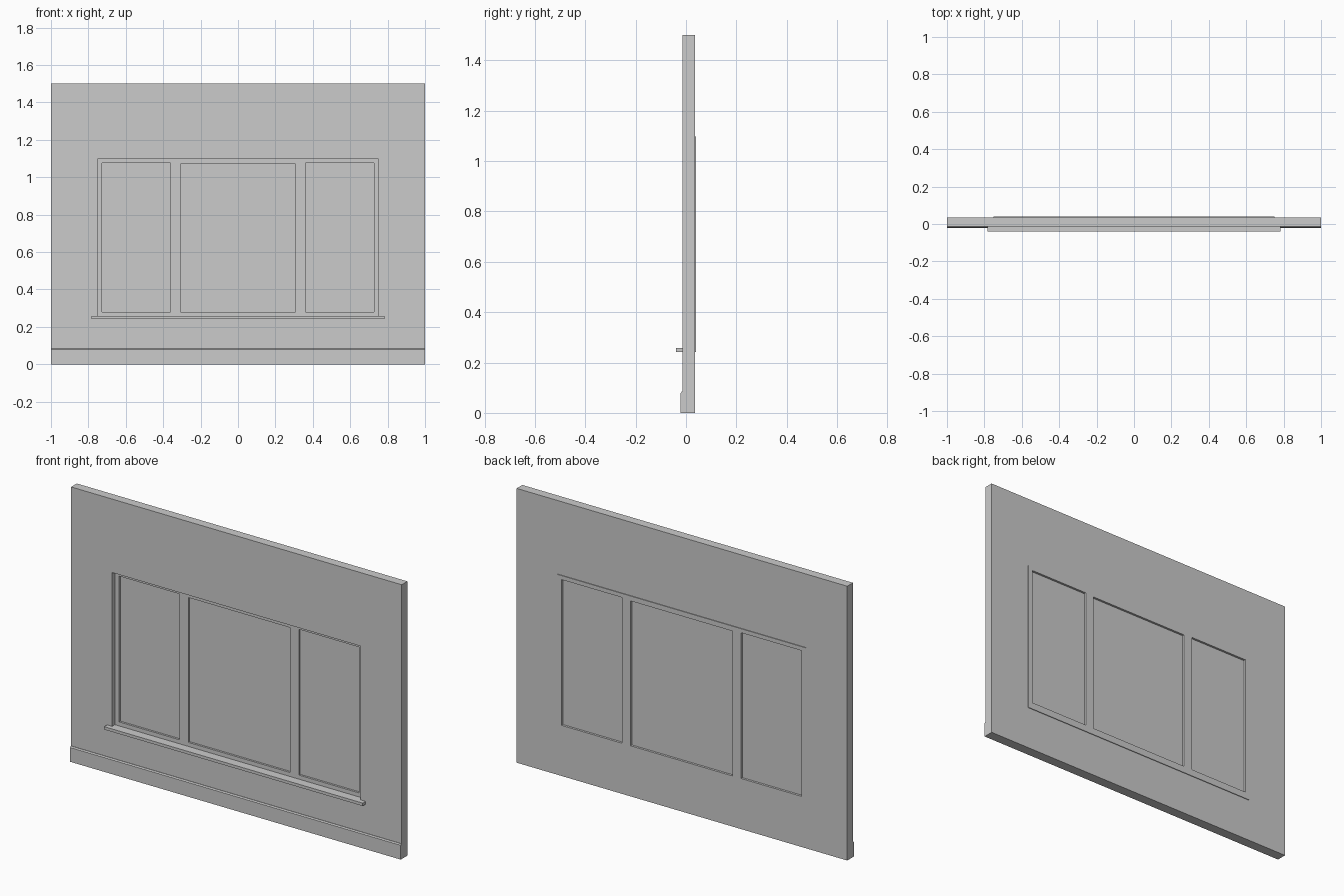
import bpy, bmesh

if "Cube" in bpy.data.objects:
    bpy.data.objects.remove(bpy.data.objects["Cube"])


def finish(name, bm):
    bmesh.ops.recalc_face_normals(bm, faces=bm.faces[:])
    mesh = bpy.data.meshes.new(name)
    bm.to_mesh(mesh)
    bm.free()
    ob = bpy.data.objects.new(name, mesh)
    bpy.context.collection.objects.link(ob)
    return ob


def panel(name, xs, zs, y0, y1, holes=()):
    """Upright slab on an x/z grid; cells listed in holes stay open."""
    bm = bmesh.new()
    vs = [[bm.verts.new((x, y0, z)) for z in zs] for x in xs]
    for i in range(len(xs) - 1):
        for k in range(len(zs) - 1):
            if (i, k) not in holes:
                bm.faces.new((vs[i][k], vs[i + 1][k], vs[i + 1][k + 1], vs[i][k + 1]))
    res = bmesh.ops.extrude_face_region(bm, geom=bm.faces[:], use_keep_orig=True)
    moved = [g for g in res["geom"] if isinstance(g, bmesh.types.BMVert)]
    bmesh.ops.translate(bm, verts=moved, vec=(0, y1 - y0, 0))
    bmesh.ops.delete(bm, geom=[v for v in bm.verts if not v.link_faces], context='VERTS')
    return finish(name, bm)


def moulding(name, profile, half):
    """Sweep a y/z profile along x."""
    bm = bmesh.new()
    face = bm.faces.new([bm.verts.new((-half, y, z)) for y, z in profile])
    res = bmesh.ops.extrude_face_region(bm, geom=[face], use_keep_orig=True)
    moved = [g for g in res["geom"] if isinstance(g, bmesh.types.BMVert)]
    bmesh.ops.translate(bm, verts=moved, vec=(2 * half, 0, 0))
    return finish(name, bm)


FRONT, BACK = -0.014, 0.035
W, Z0, Z1 = 0.752, 0.241, 1.098      # window opening

# Wall with a single opening
panel("wall", [-1, -W, W, 1], [0, Z0, Z1, 1.5], FRONT, BACK, {(1, 1)})

# Window frame with three lights, slightly proud at the back
edges = [0.308, 0.361, 0.726]
xs = [-W] + [-e for e in reversed(edges)] + edges + [W]
zs = [Z0, 0.279, 1.071, 1.076, Z1]
panel("window_frame", xs, zs, 0.010, 0.039,
      {(1, 1), (1, 2), (3, 1), (5, 1), (5, 2)})

# Glass panes
for name, a, b, top in (("left_pane", -0.726, -0.361, 1.076),
                        ("centre_pane", -0.308, 0.308, 1.071),
                        ("right_pane", 0.361, 0.726, 1.076)):
    panel(name, [a, b], [0.279, top], 0.021, 0.027)

# Sill: overhanging nose plus the ledge running back to the frame
moulding("sill_nose", [(-0.039, Z0), (FRONT, Z0), (FRONT, 0.257), (-0.039, 0.257)], 0.782)
moulding("sill_ledge", [(FRONT, Z0), (0.010, Z0), (0.010, 0.257), (FRONT, 0.257)], W)

# Skirting board with a chamfered top edge
moulding("skirting_board", [(-0.022, 0), (FRONT, 0), (FRONT, 0.084),
                            (-0.017, 0.084), (-0.022, 0.078)], 1.0)
